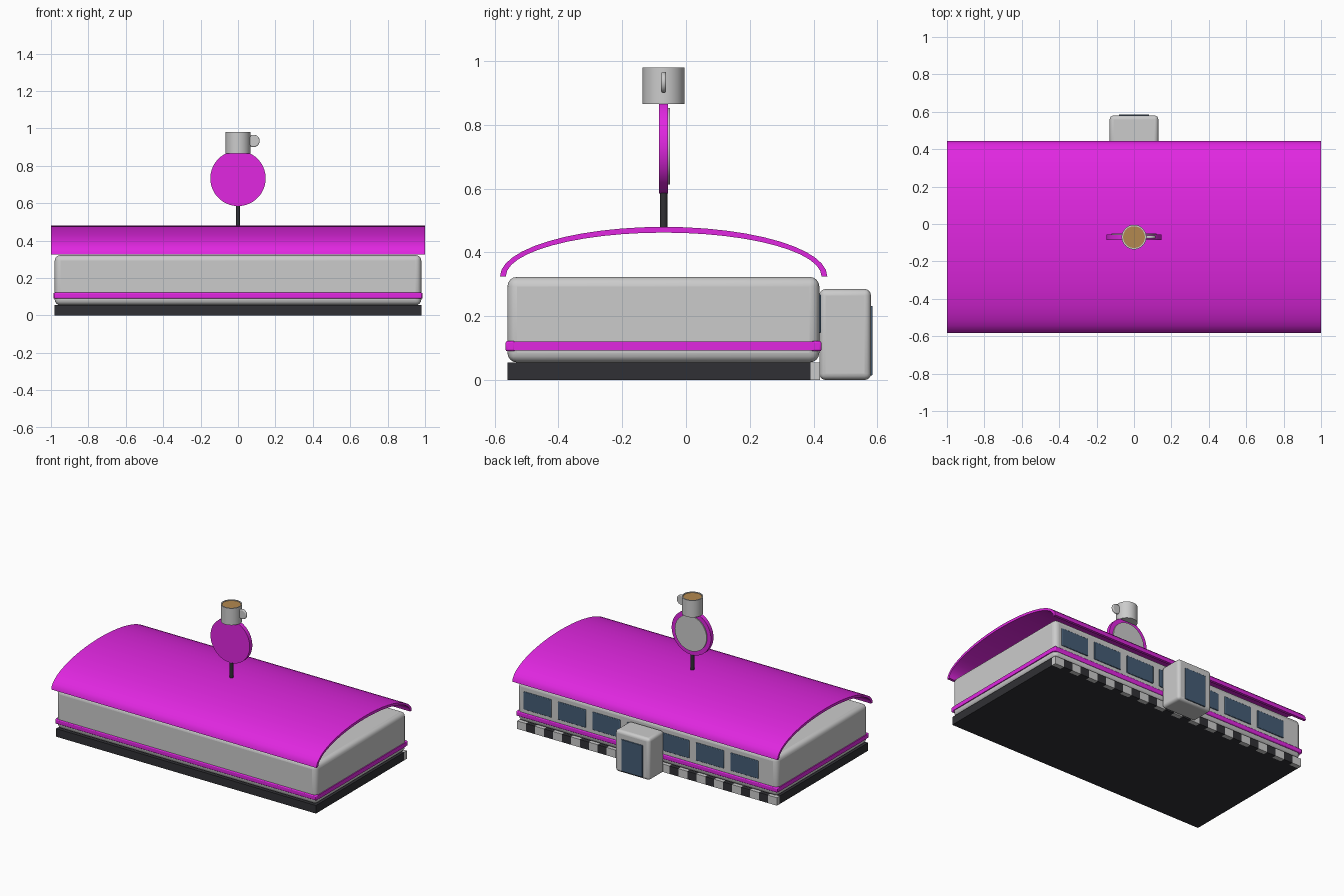
import bpy, bmesh
from math import pi, sin, cos

if "Cube" in bpy.data.objects:
    bpy.data.objects.remove(bpy.data.objects["Cube"])


def mat(name, rgb):
    m = bpy.data.materials.new(name)
    m.diffuse_color = (*rgb, 1)
    m.use_nodes = True
    m.node_tree.nodes["Principled BSDF"].inputs["Base Color"].default_value = m.diffuse_color
    return m


MAGENTA = mat("magenta", (0.75, 0.02, 0.75))
BLACK = mat("black", (0.03, 0.03, 0.035))
GLASS = mat("glass", (0.06, 0.11, 0.18))
COFFEE = mat("coffee", (0.45, 0.25, 0.08))


def finish(name, bm, material=None, bevel=0, segments=3):
    bmesh.ops.recalc_face_normals(bm, faces=bm.faces)
    me = bpy.data.meshes.new(name)
    bm.to_mesh(me)
    bm.free()
    ob = bpy.data.objects.new(name, me)
    bpy.context.collection.objects.link(ob)
    if material:
        me.materials.append(material)
    bpy.ops.object.select_all(action='DESELECT')
    ob.select_set(True)
    bpy.context.view_layer.objects.active = ob
    bpy.ops.object.shade_smooth_by_angle(angle=0.6)
    if bevel:
        mod = ob.modifiers.new("bevel", 'BEVEL')
        mod.width = bevel
        mod.segments = segments
        mod.limit_method = 'ANGLE'
        bpy.ops.object.modifier_move_to_index(modifier="bevel", index=0)
    return ob


def box(name, x, y, z, material=None, bevel=0, segments=3):
    bm = bmesh.new()
    bmesh.ops.create_cube(bm, size=1)
    for v in bm.verts:
        v.co = [(a + b) / 2 + c * (b - a) for (a, b), c in zip((x, y, z), v.co)]
    return finish(name, bm, material, bevel, segments)


def lathe(name, profile, loc, material=None, axis='Z', n=48, bevel=0):
    """Spin (radius, height) points round an axis; zero-radius ends close it."""
    bm = bmesh.new()
    rings = []
    for r, h in profile:
        ring = []
        for i in range(1 if r == 0 else n):
            a, b = r * cos(2 * pi * i / n), r * sin(2 * pi * i / n)
            p = (a, b, h) if axis == 'Z' else (a, h, b)
            ring.append(bm.verts.new([u + w for u, w in zip(p, loc)]))
        rings.append(ring)
    for lo, hi in zip(rings, rings[1:]):
        for i in range(n):
            j = (i + 1) % n
            quad = [lo[i % len(lo)], lo[j % len(lo)], hi[j % len(hi)], hi[i % len(hi)]]
            bm.faces.new(list(dict.fromkeys(quad)))
    return finish(name, bm, material, bevel)


def disc(name, r, h0, h1, loc, material=None, axis='Z', n=48, bevel=0):
    return lathe(name, [(0, h0), (r, h0), (r, h1), (0, h1)], loc, material, axis, n, bevel)


# Main building
box("base", (-0.98, 0.98), (-0.56, 0.39), (0, 0.055), BLACK)
box("body", (-0.98, 0.98), (-0.56, 0.418), (0.055, 0.323), None, 0.03, 4)

# Trim band round the body
for name, y in (("front", (-0.566, -0.535)), ("back", (0.393, 0.425))):
    box(name + "_trim", (-0.985, 0.985), y, (0.09, 0.122), MAGENTA, 0.006, 2)
for name, x in (("left", (-0.986, -0.96)), ("right", (0.96, 0.986))):
    box(name + "_trim", x, (-0.54, 0.4), (0.092, 0.12), MAGENTA)

# Alternating tiles along the foot of the back wall
w = 1.96 / 29
for i in range(29):
    x = -0.98 + i * w
    box("foot_tile", (x, x + w), (0.39, 0.42), (0, 0.054), BLACK if i % 2 else None)

# Window row
for i in range(7):
    x = 0.825 - 0.26 * i
    box("window", (x - 0.105, x + 0.105), (0.40, 0.424), (0.147, 0.268), GLASS, 0.004, 2)

# Entrance porch
box("porch", (-0.13, 0.13), (0.418, 0.58), (0, 0.285), None, 0.02, 4)
box("door", (-0.08, 0.08), (0.56, 0.585), (0.014, 0.232), GLASS, 0.003, 2)

# Arched roof shell, open at both ends
bm = bmesh.new()
N = 24
section = []
for s in range(N + 1):
    t = pi * s / N
    section.append([(-0.07 + a * cos(t), 0.325 + b * sin(t))
                    for a, b in ((0.513, 0.155), (0.495, 0.137))])
grid = [[[bm.verts.new((x, *p)) for p in pair] for pair in section] for x in (-1, 1)]
L, R = grid
for s in range(N):
    for k in (0, 1):
        bm.faces.new((L[s][k], L[s + 1][k], R[s + 1][k], R[s][k]))
    for g in grid:
        bm.faces.new((g[s][0], g[s + 1][0], g[s + 1][1], g[s][1]))
for s in (0, N):
    bm.faces.new((L[s][0], L[s][1], R[s][1], R[s][0]))
finish("roof", bm, MAGENTA)

# Round sign on a pole
disc("sign_pole", 0.012, 0.465, 0.62, (0, -0.07, 0), BLACK, n=20)
disc("sign_disc", 0.148, -0.014, 0.014, (0, -0.071, 0.733), MAGENTA, 'Y', 64)
disc("sign_face", 0.12, 0.01, 0.021, (0, -0.071, 0.733), None, 'Y', 64)

# Cup on top of the sign
lathe("cup", [(0, 0.865), (0.066, 0.865), (0.066, 0.98), (0.058, 0.98), (0.058, 0.965), (0, 0.965)],
      (0, -0.07, 0))
disc("coffee", 0.058, 0.96, 0.976, (0, -0.07, 0), COFFEE)
disc("cup_handle", 0.033, -0.008, 0.008, (0.083, -0.07, 0.933), None, 'Y', 32, 0.006)
